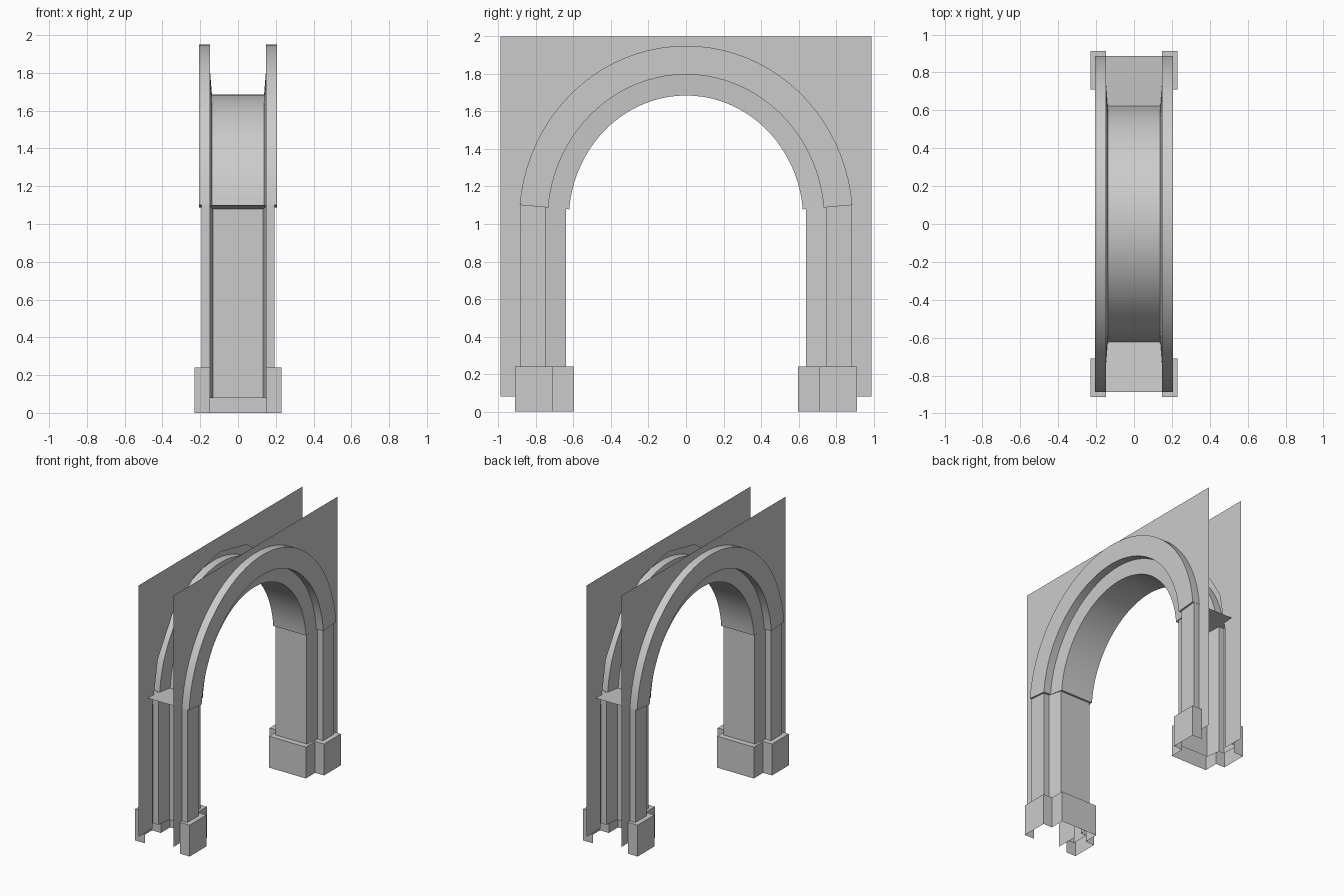
import bpy
import bmesh
from math import sin, cos, radians

if "Cube" in bpy.data.objects:
    bpy.data.objects.remove(bpy.data.objects["Cube"], do_unlink=True)

stone = bpy.data.materials.new("grey stone")
stone.use_nodes = True
GREY = (0.6, 0.6, 0.6, 1)
stone.diffuse_color = GREY
stone.node_tree.nodes["Principled BSDF"].inputs["Base Color"].default_value = GREY

SPRING = 1.02   # height of the arch centre
RISE = 0.04     # extra height of each arch curve over its half width


def arch_point(r, angle):
    return r * cos(angle), SPRING + (r + RISE) * sin(angle)


def make_object(name, bm, mirror_axis=None):
    mesh = bpy.data.meshes.new(name)
    bm.to_mesh(mesh)
    bm.free()
    mesh.materials.append(stone)
    obj = bpy.data.objects.new(name, mesh)
    bpy.context.collection.objects.link(obj)
    if mirror_axis is not None:
        mod = obj.modifiers.new("Mirror", 'MIRROR')
        mod.use_axis = [i == mirror_axis for i in range(3)]
        mod.use_mirror_merge = False
    return obj


def both_sides(half):
    """Complete a stepped half profile with its mirror image in x."""
    return half + [(-x, d) for x, d in reversed(half)]


def loft(sections, caps=False):
    """Skin a row of open cross-sections, optionally closing both ends."""
    bm = bmesh.new()
    rows = [[bm.verts.new(p) for p in s] for s in sections]
    for a, b in zip(rows, rows[1:]):
        for i in range(len(a) - 1):
            bm.faces.new((a[i], b[i], b[i + 1], a[i + 1]))
    if caps:
        bm.faces.new(rows[0])
        bm.faces.new(rows[-1][::-1])
    return bm


# Stepped profiles as (x, distance from the middle of the opening)
arch_profile = both_sides([(0.147, 0.89), (0.207, 0.89), (0.207, 0.737),
                           (0.147, 0.737), (0.138, 0.625)])
pier_profile = both_sides([(0.147, 0.885), (0.193, 0.885), (0.193, 0.75),
                           (0.147, 0.75), (0.132, 0.64)])
base_profile = both_sides([(0.147, 0.912), (0.23, 0.912), (0.23, 0.71),
                           (0.155, 0.71), (0.155, 0.597)])

# Arch swept over the opening, with closed springing ends
STEPS = 40
START = 5
sections = []
for k in range(STEPS + 1):
    angle = radians(START + (180 - 2 * START) * k / STEPS)
    sections.append([(x, *arch_point(r, angle)) for x, r in arch_profile])
arch = make_object("arch", loft(sections, caps=True))
bpy.ops.object.select_all(action='DESELECT')
arch.select_set(True)
bpy.context.view_layer.objects.active = arch
bpy.ops.object.shade_smooth_by_angle(angle=radians(30))

# Piers, open towards the back, ending under the sloped arch ends
bottom = [(x, y, 0.08) for x, y in pier_profile]
top = [(x, y, 1.08 + 0.09 * (y - 0.64)) for x, y in pier_profile]
make_object("piers", loft([bottom, top]), 1)

# Bases: hollow plinths with a ledge running in to the pier
floor = [(x, y, 0) for x, y in base_profile]
rim = [(x, y, 0.24) for x, y in base_profile]
ledge = [(x, y, 0.24) for x, y in pier_profile]
make_object("bases", loft([floor, rim, ledge]), 1)

# Thin wall panels with a coarse opening hidden behind the arch
HALF, LOW, HIGH, HOLE = 0.99, 0.08, 2.0, 0.82
outline = [(-HOLE, LOW), (-HALF, LOW), (-HALF, HIGH),
           (HALF, HIGH), (HALF, LOW), (HOLE, LOW)]
outline += [arch_point(HOLE, radians(180 * k / 8)) for k in range(9)]
bm = bmesh.new()
face = bm.faces.new([bm.verts.new((0.147, y, z)) for y, z in outline])
face.normal_update()
if face.normal.x < 0:
    face.normal_flip()
make_object("wall_panels", bm, 0)
